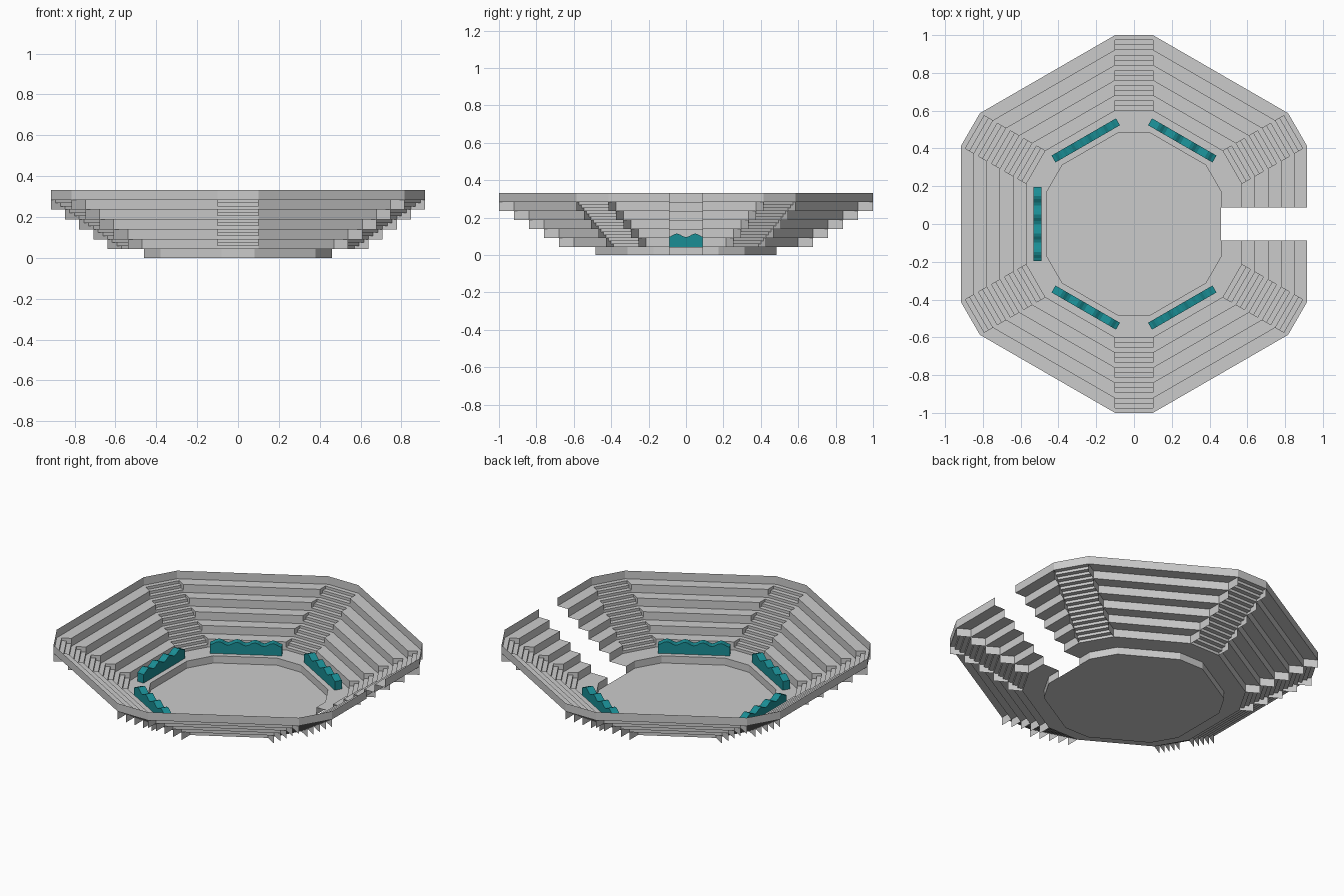
import bpy, bmesh
from math import cos, tan, pi, radians
from mathutils import Matrix, Vector

if "Cube" in bpy.data.objects:
    bpy.data.objects.remove(bpy.data.objects["Cube"])

T30, C30 = tan(radians(30)), cos(radians(30))
STEP = 0.0483            # tier height
Z0, TOP = 0.043, 0.333   # walkway and rim heights
WF, WS = 0.08, 0.10      # corner half widths at floor and at stairs
A_FLOOR, GATE = 0.46, 0.0875
R = [0.6 + 0.08 * k for k in range(6)]             # tier radii on the corner axes


def apothem(r, w):
    return (r + T30 * w) * C30


def radius(a, w):
    return a / C30 - T30 * w


def half_len(a, w):
    return a * T30 - w / C30


def turn(deg):
    return Matrix.Rotation(radians(deg), 4, 'Z')


def finish(name, bm, mat=None):
    bmesh.ops.remove_doubles(bm, verts=bm.verts, dist=1e-5)
    me = bpy.data.meshes.new(name)
    bm.to_mesh(me)
    bm.free()
    ob = bpy.data.objects.new(name, me)
    bpy.context.collection.objects.link(ob)
    if mat:
        me.materials.append(mat)


def face(bm, pts, rot):
    bm.faces.new([bm.verts.new(rot @ Vector(p)) for p in pts])


def strip(bm, prof, rot):
    # prof: (distance, z, low side, high side)
    for (d0, z0, l0, h0), (d1, z1, l1, h1) in zip(prof, prof[1:]):
        face(bm, [(d0, l0, z0), (d1, l1, z1), (d1, h1, z1), (d0, h0, z0)], rot)


# Profiles: seating tiers (apothem, z, corner width) and corner stairs (radius, z, width)
A = [apothem(r, WS) for r in R]
tiers = [(A_FLOOR, 0, WF), (A_FLOOR, Z0, WF), (A[0], Z0, WS)]
for k in range(5):
    z = Z0 + (k + 1) * STEP
    tiers += [(A[k], z, WS), (A[k + 1], z, WS)]
tiers.append((A[5], TOP, WS))

rf = radius(A_FLOOR, WF)
stairs = [(rf, 0, WF), (rf, Z0, WF), (R[0], Z0, WS)]
for i in range(15):
    z = Z0 + (i + 1) * STEP / 3
    stairs += [(R[0] + i * 0.08 / 3, z, WS), (R[0] + (i + 1) * 0.08 / 3, z, WS)]
stairs.append((R[5], TOP, WS))

# Sunken arena floor
bm = bmesh.new()
t = half_len(A_FLOOR, WF)
face(bm, [turn(60 * k) @ Vector((A_FLOOR, s, 0)) for k in range(6) for s in (-t, t)], turn(0))
finish("arena_floor", bm)

# Seating sides; the +x side is split by the entrance gap
bm = bmesh.new()
for k in range(6):
    full = [(a, z, -half_len(a, w), half_len(a, w)) for a, z, w in tiers]
    if k == 0:
        strip(bm, [(a, z, l, -GATE) for a, z, l, h in full], turn(0))
        strip(bm, [(a, z, GATE, h) for a, z, l, h in full], turn(0))
    else:
        strip(bm, full, turn(60 * k))
finish("seating_tiers", bm)

# Corner stairs
bm = bmesh.new()
for k in range(6):
    strip(bm, [(r, z, -w, w) for r, z, w in stairs], turn(30 + 60 * k))
finish("corner_stairs", bm)

# Side panels beside the stairs, one under the end of each tier
bm = bmesh.new()
for k in range(6):
    for i in range(5):
        z0, z1 = Z0 + i * STEP, Z0 + (i + 1) * STEP
        for s in (-WS, WS):
            q = [(R[i], s, z0), (R[i + 1], s, z0), (R[i + 1], s, z1), (R[i], s, z1)]
            face(bm, q if s > 0 else q[::-1], turn(30 + 60 * k))
finish("stair_side_panels", bm)

# Wavy-topped barriers on the five closed sides, open underneath
teal = bpy.data.materials.new("teal")
teal.diffuse_color = (0.01, 0.27, 0.30, 1)
teal.use_nodes = True
teal.node_tree.nodes["Principled BSDF"].inputs["Base Color"].default_value = teal.diffuse_color
N, D0, D1, L = 24, 0.49, 0.532, 0.197
for k in range(1, 6):
    bm = bmesh.new()
    prof = [(-L, Z0)]
    for i in range(N + 1):
        y = -L + 2 * L * i / N
        prof.append((y, 0.105 - 0.010 * cos(2 * pi * y / (L / 2))))
    prof.append((L, Z0))
    inner = [bm.verts.new((D0, y, z)) for y, z in prof]
    outer = [bm.verts.new((D1, y, z)) for y, z in prof]
    bm.faces.new(inner[::-1])
    bm.faces.new(outer)
    for i in range(len(prof) - 1):
        bm.faces.new([inner[i], inner[i + 1], outer[i + 1], outer[i]])
    bmesh.ops.recalc_face_normals(bm, faces=bm.faces)
    bm.transform(turn(60 * k))
    finish("barrier_%d" % k, bm, teal)
